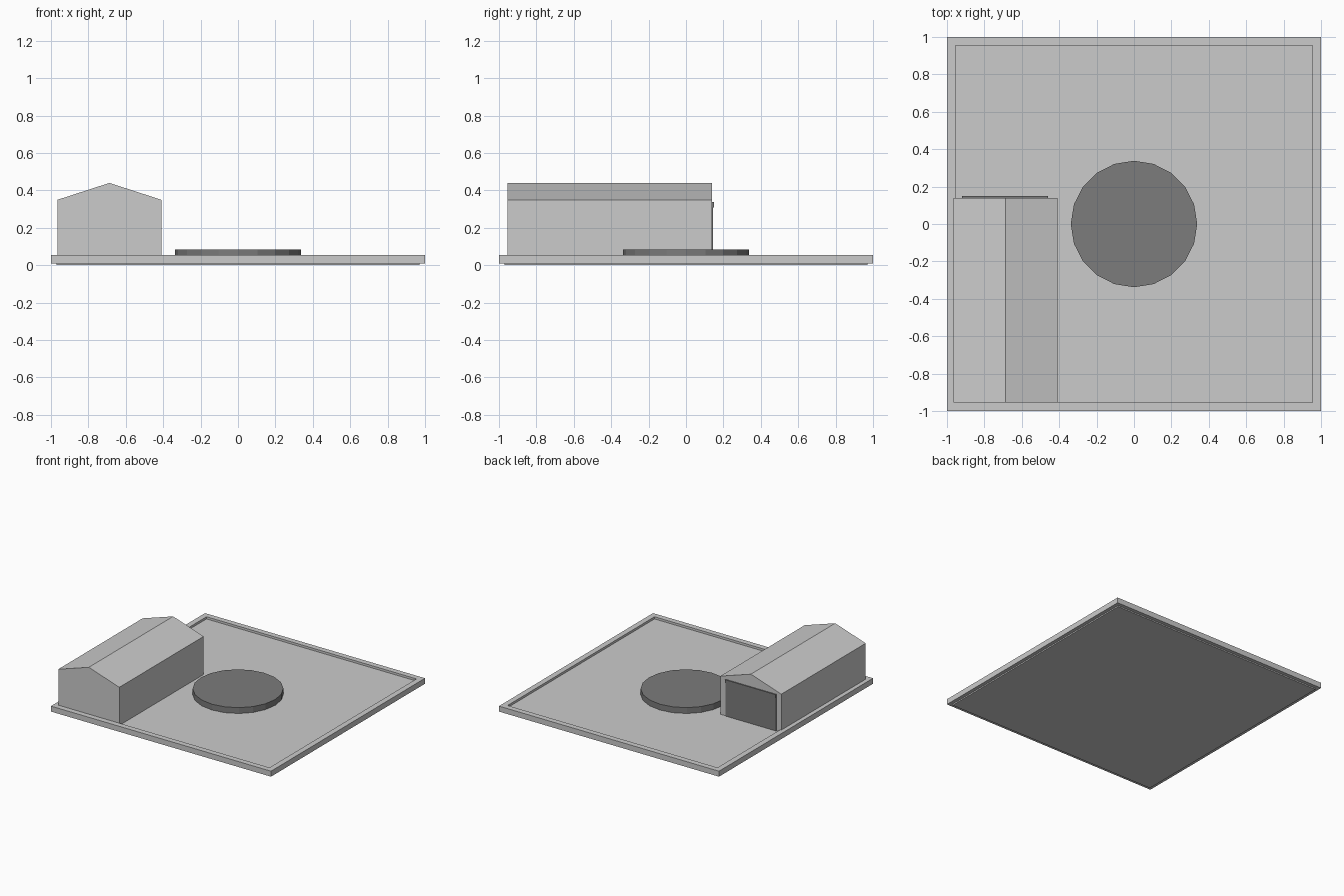
import bpy, bmesh
from mathutils import Matrix

if "Cube" in bpy.data.objects:
    bpy.data.objects.remove(bpy.data.objects["Cube"])


def material(name, v):
    m = bpy.data.materials.new(name)
    m.diffuse_color = (v, v, v, 1)
    m.use_nodes = True
    m.node_tree.nodes["Principled BSDF"].inputs["Base Color"].default_value = m.diffuse_color
    return m


def finish(name, bm, mat=None):
    bmesh.ops.recalc_face_normals(bm, faces=bm.faces)
    me = bpy.data.meshes.new(name)
    bm.to_mesh(me)
    bm.free()
    ob = bpy.data.objects.new(name, me)
    bpy.context.collection.objects.link(ob)
    if mat:
        me.materials.append(mat)
    return ob


def box(name, x, y, z, mat=None):
    bm = bmesh.new()
    bmesh.ops.create_cube(bm, size=1)
    for v in bm.verts:
        v.co = [r[0] if c < 0 else r[1] for c, r in zip(v.co, (x, y, z))]
    return finish(name, bm, mat)


dark = material("dark_grey", 0.2)

# Ground slab with a shallow sunken top inside a raised rim
bm = bmesh.new()
bmesh.ops.create_cube(bm, size=1)
for v in bm.verts:
    v.co = (v.co.x * 2, v.co.y * 2, 0.01 if v.co.z < 0 else 0.055)
bm.normal_update()
top = max(bm.faces, key=lambda f: f.normal.z)
bmesh.ops.inset_region(bm, faces=[top], thickness=0.065)
floor = bmesh.ops.extrude_face_region(bm, geom=[top])["geom"]
bmesh.ops.translate(bm, vec=(0, 0, -0.018),
                    verts=[g for g in floor if isinstance(g, bmesh.types.BMVert)])
if top.is_valid:
    bmesh.ops.delete(bm, geom=[top], context='FACES_ONLY')
finish("ground_slab", bm)

# Thin foot under the slab
box("slab_foot", (-0.97, 0.97), (-0.97, 0.97), (0, 0.01))

# Round landing pad with twenty sides
bm = bmesh.new()
bmesh.ops.create_cone(bm, cap_ends=True, segments=20, radius1=0.338, radius2=0.338,
                      depth=0.048, matrix=Matrix.Translation((0, 0, 0.061)))
finish("landing_pad", bm, dark)

# Hangar with a gabled roof, extruded from its end profile
x0, x1, y0, y1 = -0.965, -0.41, -0.955, 0.14
profile = [(x0, 0.037), (x1, 0.037), (x1, 0.35), ((x0 + x1) / 2, 0.44), (x0, 0.35)]
bm = bmesh.new()
end = bm.faces.new([bm.verts.new((x, y0, z)) for x, z in profile])
ext = bmesh.ops.extrude_face_region(bm, geom=[end])["geom"]
bmesh.ops.translate(bm, vec=(0, y1 - y0, 0),
                    verts=[g for g in ext if isinstance(g, bmesh.types.BMVert)])
if not any(f is end for f in bm.faces):
    bm.faces.new([v for v in bm.verts if abs(v.co.y - y0) < 1e-5])
finish("hangar", bm)

# Door on the back end, with a header strip
box("hangar_door", (-0.92, -0.46), (0.13, 0.145), (0.037, 0.31), dark)
box("door_header", (-0.92, -0.46), (0.13, 0.149), (0.31, 0.337), dark)
